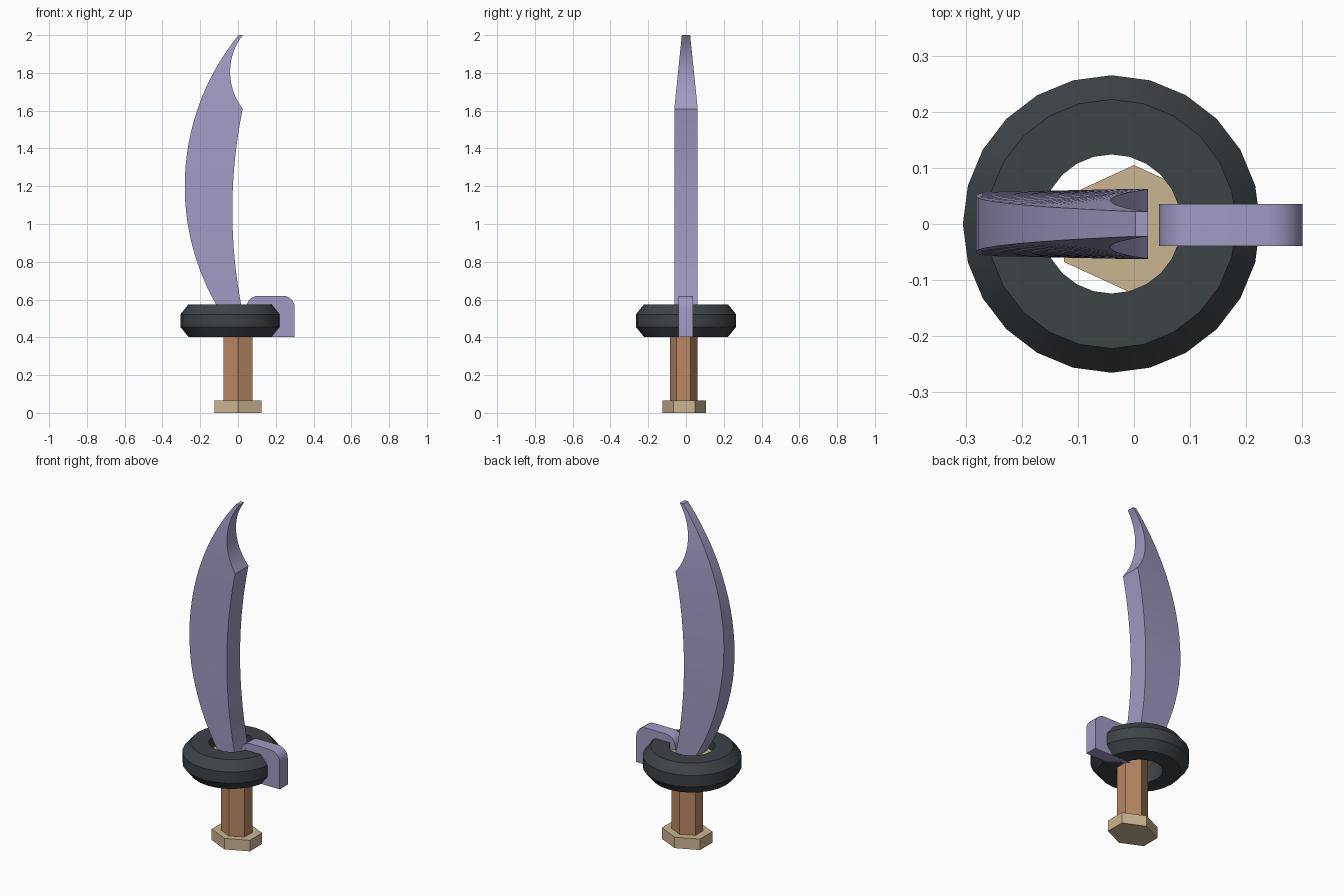
import bpy, bmesh, math
from mathutils import Vector

cube = bpy.data.objects.get("Cube")
if cube:
    bpy.data.objects.remove(cube, do_unlink=True)


def material(name, rgb):
    m = bpy.data.materials.new(name)
    m.use_nodes = True
    m.diffuse_color = (*rgb, 1)
    m.node_tree.nodes["Principled BSDF"].inputs["Base Color"].default_value = (*rgb, 1)
    return m


lilac = material("lilac_steel", (0.35, 0.33, 0.55))
charcoal = material("charcoal", (0.047, 0.056, 0.064))
brown = material("brown_grip", (0.49, 0.245, 0.13))
tan = material("tan_metal", (0.60, 0.46, 0.285))


def finish(name, bm, mat, smooth=None):
    bmesh.ops.recalc_face_normals(bm, faces=bm.faces[:])
    me = bpy.data.meshes.new(name)
    bm.to_mesh(me)
    bm.free()
    ob = bpy.data.objects.new(name, me)
    bpy.context.collection.objects.link(ob)
    me.materials.append(mat)
    if smooth:
        bpy.ops.object.select_all(action='DESELECT')
        ob.select_set(True)
        bpy.context.view_layer.objects.active = ob
        bpy.ops.object.shade_smooth_by_angle(angle=math.radians(smooth))
    return ob


def hex_prism(name, half_x, radius_y, y, z0, z1, mat):
    """Upright six-sided prism with corners facing front and back."""
    bm = bmesh.new()
    ring = [(half_x * math.sin(a) / math.sin(math.pi / 3), y + radius_y * math.cos(a))
            for a in (i * math.pi / 3 for i in range(6))]
    face = bm.faces.new([bm.verts.new((px, py, z0)) for px, py in ring])
    ext = bmesh.ops.extrude_face_region(bm, geom=[face], use_keep_orig=True)
    for v in ext["geom"]:
        if isinstance(v, bmesh.types.BMVert):
            v.co.z = z1
    return finish(name, bm, mat)


# Pommel, grip and the collar hidden inside the ring
hex_prism("pommel", 0.125, 0.115, -0.01, 0, 0.065, tan)
hex_prism("grip", 0.078, 0.073, -0.0125, 0.06, 0.49, brown)
hex_prism("collar", 0.125, 0.115, -0.01, 0.475, 0.54, tan)

# Ring guard: a bevelled profile spun around the blade axis
bm = bmesh.new()
profile = [(0.124, 0.402), (0.222, 0.402), (0.265, 0.455), (0.265, 0.522),
           (0.222, 0.575), (0.124, 0.575)]
verts = [bm.verts.new((r - 0.04, 0, z)) for r, z in profile]
edges = [bm.edges.new((a, b)) for a, b in zip(verts, verts[1:] + verts[:1])]
bmesh.ops.spin(bm, geom=verts + edges, cent=(-0.04, 0, 0), axis=(0, 0, 1),
               angle=math.tau, steps=24, use_merge=True)
bmesh.ops.remove_doubles(bm, verts=bm.verts[:], dist=0.0005)
finish("ring_guard", bm, charcoal, 30)

# Side guard: a block with rounded upper corners
bm = bmesh.new()


def corner(cx, cz, r, start, steps=6):
    return [(cx + r * math.cos(a), cz + r * math.sin(a))
            for a in (start - i * math.pi / 2 / steps for i in range(steps + 1))]


outline = [(0.045, 0.402)] + corner(0.107, 0.558, 0.062, math.pi) \
    + corner(0.238, 0.558, 0.062, math.pi / 2) + [(0.30, 0.402)]
face = bm.faces.new([bm.verts.new((x, -0.039, z)) for x, z in outline])
ext = bmesh.ops.extrude_face_region(bm, geom=[face], use_keep_orig=True)
for v in ext["geom"]:
    if isinstance(v, bmesh.types.BMVert):
        v.co.y = 0.036
finish("side_guard", bm, lilac, 30)


# Blade: spine arc, edge arc and a scooped tip, lofted along the height
def arc(z, x_min, z_mid, depth, half):
    r = (depth ** 2 + half ** 2) / (2 * depth)
    return x_min + r - math.sqrt(r * r - (z - z_mid) ** 2)


def spine_x(z):
    return arc(z, -0.282, 1.2, 0.285, 0.8)


def edge_x(z):
    if z <= 1.61:
        return arc(z, -0.03, 1.07, 0.055, 0.54)
    return arc(z, -0.042, 1.805, 0.067, 0.195)


def edge_half(z):
    return 0.062 if z <= 1.61 else 0.062 - (z - 1.61) / 0.39 * 0.04


def spine_half(z):
    return min(0.057, 0.022 + (2 - z) * 0.035)


levels = [0.5 + i * 1.11 / 18 for i in range(19)] + [1.61 + i * 0.39 / 12 for i in range(1, 13)]
bm = bmesh.new()
previous = None
for z in levels:
    sx, ex, sh, eh = spine_x(z), edge_x(z), spine_half(z), edge_half(z)
    loop = [bm.verts.new(p) for p in
            ((sx, -sh, z), (ex, -eh, z), (ex, eh, z), (sx, sh, z))]
    if previous:
        for i in range(4):
            j = (i + 1) % 4
            bm.faces.new((previous[i], previous[j], loop[j], loop[i]))
    else:
        bm.faces.new(loop[::-1])
    previous = loop
bm.faces.new(previous)
finish("blade", bm, lilac, 25)
